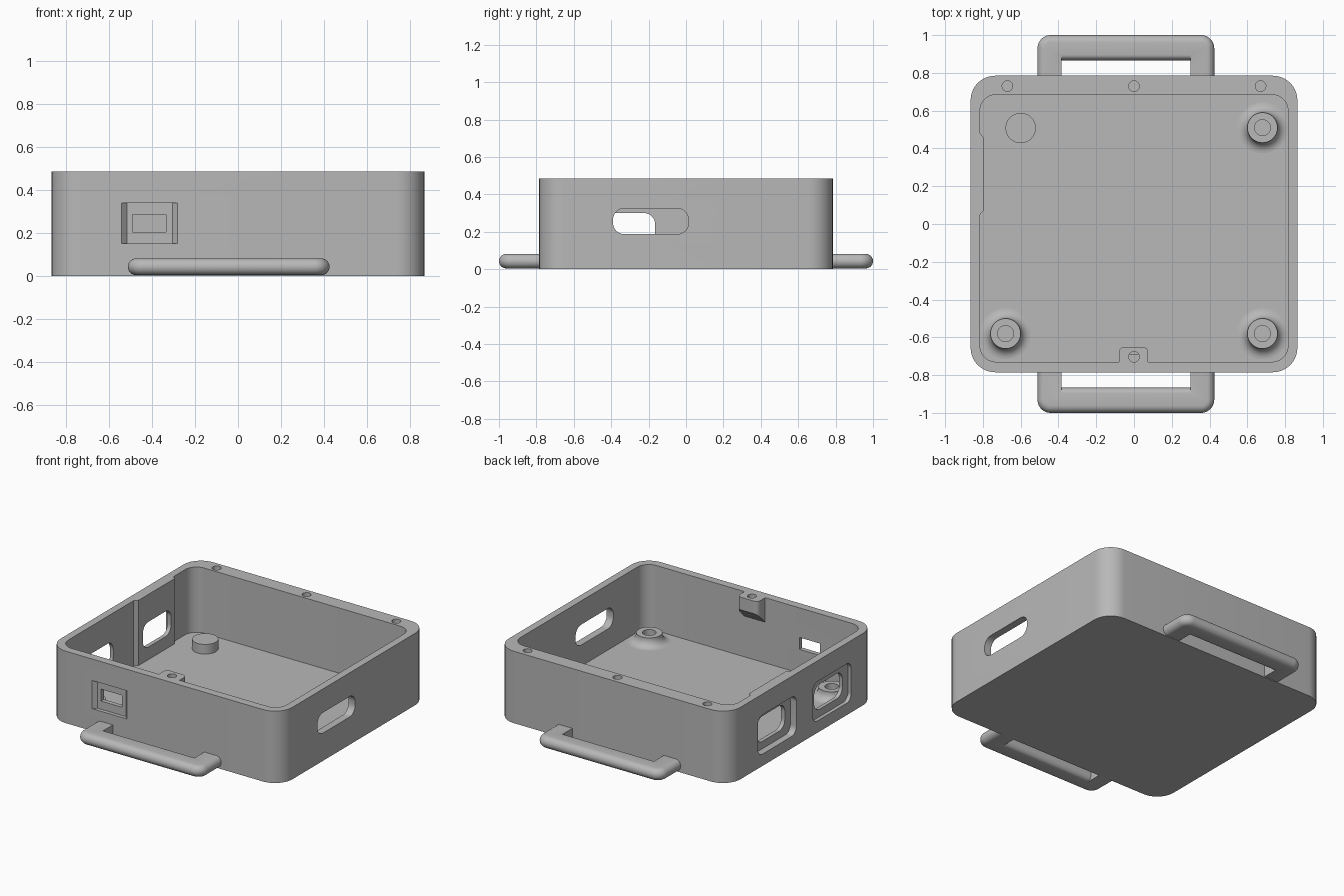
import bpy, bmesh
from math import sin, cos, pi

cube = bpy.data.objects.get("Cube")
if cube:
    bpy.data.objects.remove(cube, do_unlink=True)

grey = bpy.data.materials.new("plain_grey")
grey.use_nodes = True
grey.diffuse_color = (0.48, 0.48, 0.48, 1)
grey.node_tree.nodes["Principled BSDF"].inputs["Base Color"].default_value = grey.diffuse_color

TOP, FLOOR = 0.485, 0.045
AXES = {"x": lambda u, v, w: (w, u, v),
        "y": lambda u, v, w: (u, w, v),
        "z": lambda u, v, w: (u, v, w)}


def arc(cx, cy, r, start, steps=10):
    """Quarter arc, counter-clockwise from the start angle."""
    angles = [start + pi / 2 * i / steps for i in range(steps + 1)]
    return [(cx + r * cos(a), cy + r * sin(a)) for a in angles]


def rounded_rect(x0, x1, y0, y1, r):
    return (arc(x1 - r, y1 - r, r, 0) + arc(x0 + r, y1 - r, r, pi / 2)
            + arc(x0 + r, y0 + r, r, pi) + arc(x1 - r, y0 + r, r, 3 * pi / 2))


def circle(cx, cy, r, n=32):
    return [(cx + r * cos(2 * pi * i / n), cy + r * sin(2 * pi * i / n)) for i in range(n)]


def finish(name, bm):
    bmesh.ops.recalc_face_normals(bm, faces=bm.faces)
    mesh = bpy.data.meshes.new(name)
    bm.to_mesh(mesh)
    bm.free()
    mesh.materials.append(grey)
    obj = bpy.data.objects.new(name, mesh)
    bpy.context.collection.objects.link(obj)
    return obj


def loft(name, layers, axis="z"):
    """Join stacked outlines, given as (points, level), into a capped solid."""
    bm = bmesh.new()
    rings = [[bm.verts.new(AXES[axis](u, v, w)) for u, v in pts] for pts, w in layers]
    for low, high in zip(rings, rings[1:]):
        for i in range(len(low)):
            j = (i + 1) % len(low)
            bm.faces.new((low[i], low[j], high[j], high[i]))
    bm.faces.new(rings[0])
    bm.faces.new(rings[-1])
    return finish(name, bm)


def prism(name, pts, a, b, axis="z"):
    return loft(name, [(pts, a), (pts, b)], axis)


def combine(target, tool, operation="DIFFERENCE"):
    tool.hide_render = True
    mod = target.modifiers.new("cut", "BOOLEAN")
    mod.operation, mod.object, mod.solver = operation, tool, "EXACT"
    bpy.context.view_layer.objects.active = target
    bpy.ops.object.modifier_apply(modifier=mod.name)
    bpy.data.objects.remove(tool, do_unlink=True)


def lathe(name, profile, x, y):
    bm = bmesh.new()
    verts = [bm.verts.new((r, 0, z)) for r, z in profile]
    edges = [bm.edges.new(pair) for pair in zip(verts, verts[1:])]
    bmesh.ops.spin(bm, geom=verts + edges, cent=(0, 0, 0), axis=(0, 0, 1),
                   angle=2 * pi, steps=48)
    bmesh.ops.remove_doubles(bm, verts=bm.verts, dist=1e-5)
    obj = finish(name, bm)
    obj.location = (x, y, 0)
    return obj


# Tray with an open cavity; the left-hand wall thickens behind one window
body = prism("case_body", rounded_rect(-0.865, 0.865, -0.785, 0.785, 0.13), 0, TOP)
r = 0.085
cavity = (arc(0.815 - r, 0.685 - r, r, 0) + arc(-0.815 + r, 0.685 - r, r, pi / 2)
          + [(-0.815, 0.48), (-0.793, 0.455), (-0.793, 0.075), (-0.815, 0.05)]
          + arc(-0.815 + r, -0.73 + r, r, pi) + arc(0.815 - r, -0.73 + r, r, 3 * pi / 2))
combine(body, prism("cavity", cavity, FLOOR, TOP + 0.1))

# Screw tab on the front wall, with a sloped underside
tab_outline = (arc(0.045, -0.68, 0.03, 0) + arc(-0.05, -0.68, 0.03, pi / 2)
               + [(-0.08, -0.76), (0.075, -0.76)])
tab = prism("tab", tab_outline, 0.3, TOP)
for v in tab.data.vertices:
    if v.co.z < 0.4:
        v.co.z = 1.05 + v.co.y
combine(body, tab, "UNION")

# Screw holes in the rim
for x, y in ((-0.67, 0.73), (0, 0.73), (0.67, 0.73), (0, -0.703)):
    combine(body, prism("screw_hole", circle(x, y, 0.028), 0.36, TOP + 0.1))

# Two recessed windows on one side
for y0, depth in ((0.06, 0.045), (-0.525, 0.025)):
    recess = rounded_rect(y0, y0 + 0.41, 0.08, 0.345, 0.05)
    combine(body, prism("window_recess", recess, -0.95, -0.865 + depth, "x"))
    opening = rounded_rect(y0 + 0.058, y0 + 0.36, 0.13, 0.30, 0.06)
    combine(body, prism("window_opening", opening, -0.95, -0.75, "x"))

# Slot on the opposite side
combine(body, prism("side_slot", rounded_rect(-0.39, 0.013, 0.187, 0.325, 0.06),
                    0.75, 0.95, "x"))

# Front port: recess with slanted sides and a rectangular opening
port = [(-0.555, -0.8), (-0.265, -0.8), (-0.305, -0.76), (-0.515, -0.76)]
combine(body, prism("port_recess", port, 0.15, 0.34))
combine(body, prism("port_opening", [(-0.49, 0.205), (-0.335, 0.205),
                                     (-0.335, 0.285), (-0.49, 0.285)], -0.9, -0.65, "y"))
parts = [body]

# Flared standoffs and a plain locating post on the floor
flare = [(0.135 - 0.055 * sin(t), 0.10 - 0.055 * cos(t))
         for t in (pi / 2 * i / 8 for i in range(9))]
standoff = flare + [(0.08, 0.105), (0.042, 0.105), (0.042, 0.05), (0, 0.05)]
for name, x, y in (("back_standoff", 0.68, 0.51), ("front_standoff_a", 0.68, -0.58),
                   ("front_standoff_b", -0.68, -0.58)):
    parts.append(lathe(name, standoff, x, y))
parts.append(lathe("locating_post", [(0.08, FLOOR), (0.08, 0.11), (0, 0.11)], -0.6, 0.508))


# Carry handles: U-shaped loops with rounded edges
def handle_outline(inset, side):
    hx, mid, root, corner = 0.468, -0.043, 0.77, 0.07
    pts = [(hx - inset, root)]
    pts += arc(hx - corner, 1 - corner, corner - inset, 0)
    pts += arc(-hx + corner, 1 - corner, corner - inset, pi / 2)
    pts += [(-hx + inset, root), (-hx + 0.127, root), (-hx + 0.127, 0.866 + inset * 0.75),
            (hx - 0.127, 0.866 + inset * 0.75), (hx - 0.127, root)]
    return [(x + mid, y * side) for x, y in pts]


for name, side in (("back_handle", 1), ("front_handle", -1)):
    layers = []
    for i in range(13):
        t = -pi / 2 + pi * i / 12
        layers.append((handle_outline(0.039 * (1 - cos(t)), side), 0.043 + 0.039 * sin(t)))
    parts.append(loft(name, layers))

# Smooth curved walls while keeping crisp edges
bpy.ops.object.select_all(action="DESELECT")
for part in parts:
    part.select_set(True)
bpy.context.view_layer.objects.active = body
bpy.ops.object.shade_smooth_by_angle(angle=pi / 6)
